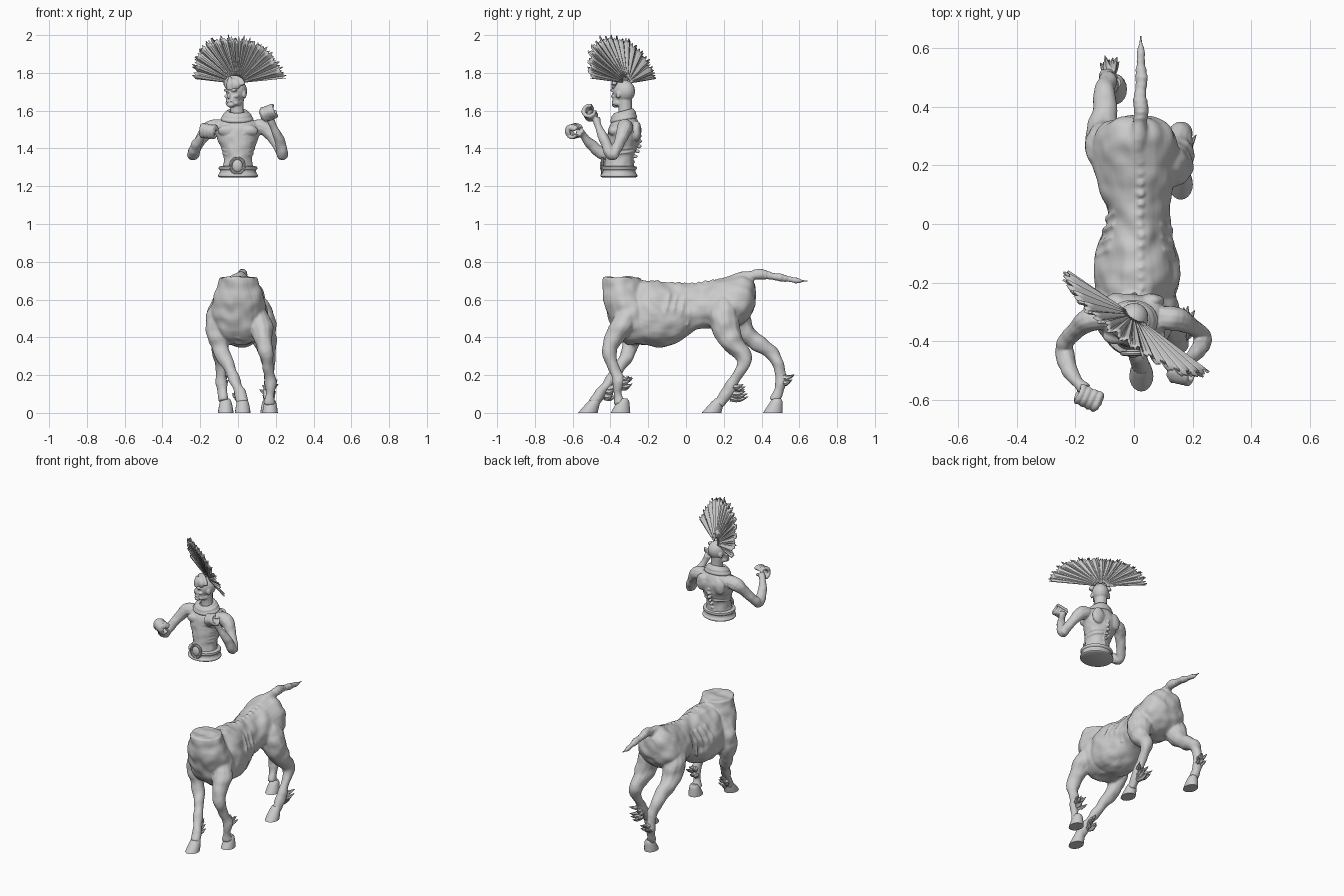
import bpy, bmesh, math, random
from mathutils import Vector, Matrix
random.seed(4)
TAU = 2 * math.pi


def spline(pts, sub):
    """Catmull-Rom through rows of any dimension."""
    out = []
    for i in range(len(pts) - 1):
        a, b, c, d = pts[max(i - 1, 0)], pts[i], pts[i + 1], pts[min(i + 2, len(pts) - 1)]
        for k in range(sub):
            t = k / sub
            out.append([0.5 * (2 * q + (r - p) * t + (2 * p - 5 * q + 4 * r - s) * t * t
                        + (3 * q - p - 3 * r + s) * t ** 3) for p, q, r, s in zip(a, b, c, d)])
    return out + [list(pts[-1])]


def loft(bm, rings):
    vs = [[bm.verts.new(p) for p in r] for r in rings]
    n = len(vs[0])
    for a, b in zip(vs, vs[1:]):
        for i in range(n):
            bm.faces.new((a[i], a[(i + 1) % n], b[(i + 1) % n], b[i]))
    bm.faces.new(vs[0])
    bm.faces.new(vs[-1])


def tube(bm, pts, n=12, sub=5):
    """Round limb through (x, y, z, radius) points."""
    P = spline(pts, sub)
    C = [Vector(p[:3]) for p in P]
    u, rings = None, []
    for i, p in enumerate(P):
        t = (C[min(i + 1, len(C) - 1)] - C[max(i - 1, 0)]).normalized()
        u = t.orthogonal().normalized() if u is None else (u - t * u.dot(t)).normalized()
        v, r = t.cross(u), max(p[3], 0.001)
        rings.append([C[i] + r * (u * math.cos(TAU * k / n) + v * math.sin(TAU * k / n)) for k in range(n)])
    loft(bm, rings)


def stack(bm, rows, n=28, sub=4):
    """Horizontal ellipses from (z, cx, cy, rx, ry) rows."""
    loft(bm, [[(cx + rx * math.cos(TAU * k / n), cy + ry * math.sin(TAU * k / n), z) for k in range(n)]
              for z, cx, cy, rx, ry in spline(rows, sub)])


def ball(bm, c, r, M=Matrix()):
    bmesh.ops.create_uvsphere(bm, u_segments=20, v_segments=12, radius=1,
                              matrix=M @ Matrix.Translation(c) @ Matrix.Diagonal((*r, 1)))


def finish(bm, name, voxel=0, rough=0, size=0.08, soft=4):
    bmesh.ops.recalc_face_normals(bm, faces=bm.faces[:])
    me = bpy.data.meshes.new(name)
    bm.to_mesh(me)
    bm.free()
    ob = bpy.data.objects.new(name, me)
    bpy.context.collection.objects.link(ob)
    bpy.context.view_layer.objects.active = ob
    ob.select_set(True)
    if voxel:
        m = ob.modifiers.new("fuse", 'REMESH')
        m.mode, m.voxel_size, m.use_smooth_shade = 'VOXEL', voxel, True
        if rough:
            tex = bpy.data.textures.new(name, 'CLOUDS')
            tex.noise_scale, tex.noise_depth = size, 0
            m = ob.modifiers.new("lumps", 'DISPLACE')
            m.texture, m.strength, m.mid_level = tex, rough, 0.5
        m = ob.modifiers.new("soften", 'SMOOTH')
        m.factor, m.iterations = 0.5, soft
    else:
        bpy.ops.object.shade_smooth_by_angle(angle=math.radians(40))
    ob.select_set(False)
    return ob


# --- horse body: barrel, upright stump, legs, tail fused together ---
bm = bmesh.new()
barrel = [(-.31, .01, .10, .40, .68), (-.2, .01, .145, .355, .70), (-.08, .01, .13, .355, .69),
          (.02, .015, .103, .42, .685), (.1, .01, .12, .45, .69), (.2, .005, .142, .44, .715),
          (.28, .005, .142, .46, .735), (.335, .005, .115, .5, .725), (.365, .005, .06, .56, .69)]
rings = []
for y, cx, hw, lo, hi in spline(barrel, 5):
    rings.append([(cx + hw * math.cos(a) * (1 - .18 * math.sin(a)), y,
                   (lo + hi) / 2 + (hi - lo) / 2 * math.sin(a)) for a in (TAU * k / 32 for k in range(32))])
loft(bm, rings)
stack(bm, [(.36, .005, -.25, .06, .06), (.41, .005, -.265, .12, .105), (.5, .005, -.285, .15, .125),
           (.6, .005, -.32, .135, .118), (.67, .002, -.335, .11, .104), (.718, .0, -.337, .10, .10)])
legs = {
    "front_left": [(-.06, -.27, .60, .05), (-.115, -.28, .47, .062), (-.09, -.30, .34, .043), (-.05, -.345, .25, .034),
                   (-.015, -.405, .17, .027), (.015, -.455, .10, .031), (.025, -.49, .05, .029)],
    "front_right": [(.06, -.28, .60, .05), (.12, -.335, .47, .062), (.135, -.395, .37, .043), (.15, -.405, .31, .037),
                    (.165, -.38, .23, .027), (.17, -.355, .165, .033), (.17, -.36, .10, .024), (.17, -.35, .05, .03)],
    "hind_left": [(-.05, .22, .62, .06), (-.095, .26, .51, .075), (-.105, .325, .41, .052), (-.1, .415, .345, .04),
                  (-.095, .475, .29, .034), (-.09, .505, .19, .027), (-.085, .50, .14, .03), (-.075, .47, .06, .029)],
    "hind_right": [(.06, .21, .62, .06), (.11, .2, .51, .082), (.14, .23, .40, .065), (.155, .30, .31, .043),
                   (.165, .305, .25, .034), (.165, .255, .17, .027), (.165, .225, .115, .031), (.165, .17, .05, .029)]}
for pts in legs.values():
    tube(bm, pts)
tail = [(.015, .26, .705, .03), (.02, .36, .732, .027), (.022, .42, .733, .021), (.023, .5, .718, .017),
        (.023, .58, .702, .013), (.023, .637, .698, .006)]
tube(bm, tail)
for x, y, z, r in spline(tail, 3)[3:]:
    ball(bm, (x, y, z), (r * 1.18, .011, r * 1.18))
# backbone knuckles and flank ribs
for i in range(15):
    y = -.22 + .036 * i
    top = .679 + .042 * max(0, (y - .05) / .25) + .015 * max(0, -y / .22)
    ball(bm, (.022, y, top), (.014, .014, .014))
for s in (-1, 1):
    for i in range(6):
        y = -.19 + .042 * i
        w = .13 - .024 * max(0, y + .1) / .12
        tube(bm, [(.01 + s * w * .7, y + .02, .63, .006), (.01 + s * w * .98, y, .55, .009),
                  (.01 + s * w * .93, y - .01, .46, .006)], 8)
tube(bm, [(0, -.42, .69, .012), (0, -.42, .6, .018), (0, -.39, .5, .022), (0, -.33, .4, .03)])
finish(bm, "horse_body", .0065, .016, .06, 6)

# --- hooves and fetlock tufts ---
hoof = {"front_left": (.025, -.52, -.02), "front_right": (.17, -.347, .0),
        "hind_left": (-.065, .46, -.005), "hind_right": (.16, .135, -.02)}
for name, (x, y, lean) in hoof.items():
    bm = bmesh.new()
    stack(bm, [(0, x, y, .041, .052), (.025, x, y + .006 - lean * .4, .038, .044),
               (.06, x, y + .014 - lean, .03, .032), (.075, x, y + .016 - lean * 1.2, .02, .02)], 20, 3)
    finish(bm, name + "_hoof")
for name, (x, y, z) in {"front_left": (.0, -.43, .12), "front_right": (.17, -.35, .165),
                        "hind_left": (-.085, .505, .17), "hind_right": (.165, .235, .115)}.items():
    bm = bmesh.new()
    for i in range(7):
        a, dz = -.6 + .2 * i, random.uniform(-.04, .03)
        l = random.uniform(.05, .075) + (.03 if name == "hind_right" else 0)
        tube(bm, [(x, y, z + dz, .018), (x + .5 * l * math.sin(a), y + .5 * l * math.cos(a), z + dz - .008, .014),
                  (x + l * math.sin(a), y + l * math.cos(a), z + dz + .008, .001)], 6, 3)
    finish(bm, name + "_fetlock_tuft")

# --- upper body: torso, ribs, arms and fists ---
bm = bmesh.new()
stack(bm, [(1.27, 0, -.355, .088, .085), (1.34, 0, -.352, .075, .074), (1.39, 0, -.345, .084, .077),
           (1.45, -.002, -.33, .108, .087), (1.51, -.002, -.325, .122, .083), (1.545, -.003, -.322, .095, .068),
           (1.575, -.005, -.325, .05, .05)])
for s in (-1, 1):
    ball(bm, (s * .052, -.382, 1.495), (.055, .03, .033))
    ball(bm, (s * .06, -.262, 1.49), (.045, .025, .055))
    for i in range(6):
        z, w = 1.375 + .023 * i, .079 + .0055 * i
        tube(bm, [(s * w * math.cos(a), -.342 + .003 * i + (w * .3 + .052) * math.sin(a), z + .012 * math.sin(a), .006)
                  for a in (-1.3, -.7, 0, .7, 1.3)], 8)
for i in range(8):
    ball(bm, (0, -.279 + .036 * math.sin(i * .37), 1.33 + .027 * i), (.011, .011, .01))
arms = {-1: [(-.09, -.32, 1.515, .04), (-.15, -.325, 1.505, .042), (-.195, -.36, 1.45, .031), (-.234, -.405, 1.385, .029),
             (-.236, -.44, 1.37, .033), (-.22, -.50, 1.42, .028), (-.19, -.545, 1.47, .019), (-.165, -.565, 1.49, .022)],
        1: [(.09, -.32, 1.515, .04), (.145, -.325, 1.505, .042), (.19, -.345, 1.45, .031), (.229, -.375, 1.385, .029),
            (.235, -.395, 1.37, .032), (.22, -.43, 1.44, .028), (.185, -.465, 1.52, .019), (.17, -.475, 1.56, .022)]}
fists = {-1: (Vector((-.155, -.592, 1.492)), Vector((1, -.45, -.1)), 0.4, .021),
         1: (Vector((.163, -.507, 1.59)), Vector((1, -.2, .35)), 1.2, .018)}
for s in (-1, 1):
    tube(bm, arms[s])
    c, ax, start, gap = fists[s]
    ax.normalize()
    up = (Vector((0, 0, 1)) - ax * ax.z).normalized()
    fwd = up.cross(ax)
    for j in range(5):
        o = c + ax * (gap * (j - 1.5)) if j < 4 else c - ax * (s * .036)
        R, turn = (.03, 5.2) if j < 4 else (.02, 3.6)
        tube(bm, [(*(o + R * (fwd * math.cos(start + turn * k / 8) + up * math.sin(start + turn * k / 8))),
                   .0105 if k % 3 else .0125) for k in range(9)], 8, 3)
finish(bm, "torso_and_arms", .0042, .006, .04, 3)

# --- collar and belt ---
bm = bmesh.new()
for z, rx, ry, r in ((1.556, .076, .06, .012), (1.575, .064, .054, .013), (1.59, .05, .046, .011)):
    tube(bm, [(-.005 + rx * math.cos(TAU * k / 16), -.33 + ry * math.sin(TAU * k / 16),
               z + .012 * math.sin(TAU * k / 16), r) for k in range(17)], 10, 3)
finish(bm, "collar", .005)
bm = bmesh.new()
stack(bm, [(z, 0, -.355, .098 + d, .09 + d) for z, d in ((1.247, .0), (1.252, .007), (1.262, .006), (1.268, 0),
           (1.285, -.002), (1.291, .004), (1.303, .003), (1.308, -.014))], 36, 2)
finish(bm, "belt")
bm = bmesh.new()
ball(bm, (-.003, -.44, 1.308), (.028, .016, .034))
tube(bm, [(-.003 + .036 * math.cos(a), -.442, 1.308 + .04 * math.sin(a), .008)
          for a in (TAU * k / 12 for k in range(13))], 8, 3)
finish(bm, "belt_buckle")

# --- head, turned toward its right ---
H = Matrix.Translation((-.01, -.332, 0)) @ Matrix.Rotation(math.radians(-36), 4, 'Z')
bm = bmesh.new()
tube(bm, [(-.003, -.32, 1.55, .045), (-.005, -.322, 1.6, .037), (-.008, -.325, 1.66, .04)])
ball(bm, (0, .004, 1.703), (.053, .063, .06), H)
ball(bm, (0, -.028, 1.662), (.038, .035, .042), H)
ball(bm, (0, -.05, 1.632), (.023, .019, .016), H)
ball(bm, (0, -.062, 1.678), (.009, .014, .018), H)
ball(bm, (0, -.057, 1.648), (.02, .012, .006), H)
for s in (-1, 1):
    ball(bm, (s * .022, -.052, 1.708), (.021, .012, .008), H)
    ball(bm, (s * .031, -.04, 1.676), (.013, .018, .009), H)
    ball(bm, (s * .03, -.022, 1.64), (.01, .03, .014), H)
    ball(bm, (s * .053, .004, 1.685), (.007, .014, .02), H)
finish(bm, "head", .0035)

# --- headdress: brow shield, root and pleated fan ---
bm = bmesh.new()
ball(bm, (0, -.034, 1.738), (.052, .026, .036), H)
tube(bm, [(*(H @ Vector(p)), r) for p, r in (((0, -.052, 1.71), .02), ((0, -.054, 1.745), .02),
                                             ((0, -.056, 1.785), .003))], 10)
tube(bm, [(*(H @ Vector((.058 * math.cos(a), -.018, 1.735 + .04 * math.sin(a)))), .013)
          for a in (math.pi * k / 8 for k in range(9))], 10)
finish(bm, "headdress_band", .0045)
bm = bmesh.new()
F = Matrix.Translation((.033, .016, 0)) @ H
N, M, grid = 120, 7, []
for i in range(N + 1):
    a = math.radians(5 + 170 * i / N)
    R = .247 + .055 * abs(math.cos(a)) ** 1.5
    R += random.uniform(-.03, -.01) if i % 2 else random.uniform(-.012, .01)
    row = []
    for j in range(M + 1):
        t = j / M
        r = .035 + (R - .035) * t
        fold = (.008 * math.sin(i * TAU / 8) + .002 * (-1) ** i) * t ** .7
        row.append(bm.verts.new(F @ Vector((r * math.cos(a) - .02 * (1 - t), -.012 - .36 * r * math.sin(a) + fold,
                                            1.745 + r * math.sin(a)))))
    grid.append(row)
for g, h in zip(grid, grid[1:]):
    for j in range(M):
        bm.faces.new((g[j], h[j], h[j + 1], g[j + 1]))
crest = finish(bm, "headdress_fan")
m = crest.modifiers.new("thickness", 'SOLIDIFY')
m.thickness, m.offset = .008, 0
